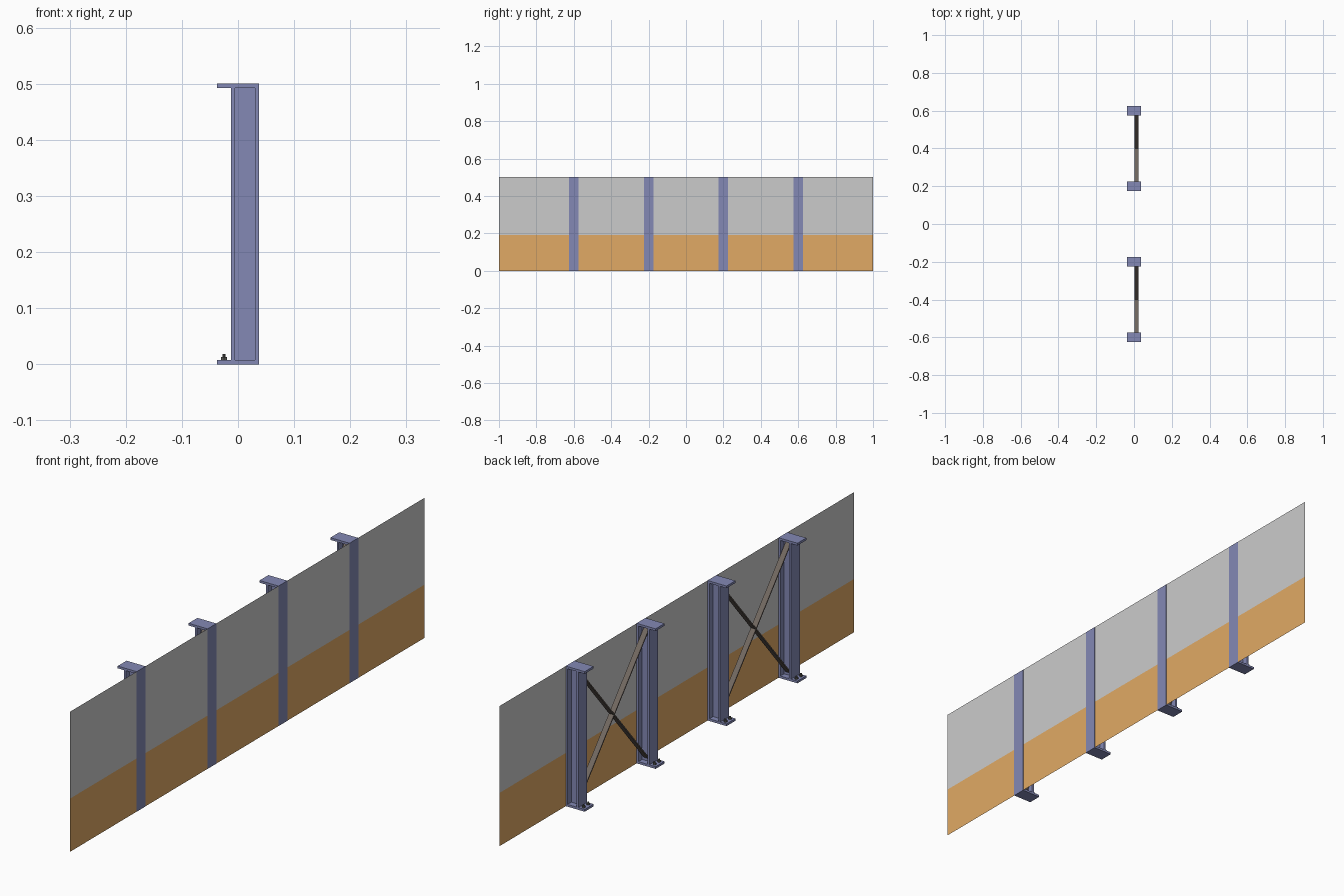
import bpy, bmesh, math
from mathutils import Matrix, Vector

if "Cube" in bpy.data.objects:
    bpy.data.objects.remove(bpy.data.objects["Cube"])


def material(name, rgb):
    m = bpy.data.materials.new(name)
    m.diffuse_color = (*rgb, 1)
    m.use_nodes = True
    m.node_tree.nodes["Principled BSDF"].inputs["Base Color"].default_value = m.diffuse_color
    return m


BLUE = material("blue_steel", (0.23, 0.25, 0.46))
ORANGE = material("orange_paint", (0.75, 0.40, 0.13))
BROWN = material("dull_brown", (0.17, 0.14, 0.12))
DARK = material("dark_metal", (0.10, 0.10, 0.09))


def finish(name, bm, mat=None):
    me = bpy.data.meshes.new(name)
    bm.to_mesh(me)
    bm.free()
    ob = bpy.data.objects.new(name, me)
    bpy.context.collection.objects.link(ob)
    if mat:
        me.materials.append(mat)
    return ob


def add_box(bm, lo, hi, rot=Matrix()):
    lo, hi = Vector(lo), Vector(hi)
    mid = (lo + hi) / 2
    bmesh.ops.create_cube(bm, size=1, matrix=Matrix.Translation(mid) @ rot
                          @ Matrix.Diagonal((*(hi - lo), 1)))


def add_prism(bm, sides, r, x, y, z0, z1):
    bmesh.ops.create_cone(bm, cap_ends=True, segments=sides, radius1=r, radius2=r,
                          depth=z1 - z0,
                          matrix=Matrix.Translation((x, y, (z0 + z1) / 2)))


X0, X1 = -0.0125, 0.0375      # column depth
FLANGE, PLATE, HALF, WEB = 0.0075, 0.008, 0.025, 0.004


def column(y):
    # I-section post
    bm = bmesh.new()
    a, b = X0 + FLANGE, X1 - FLANGE
    profile = [(X0, -HALF), (a, -HALF), (a, -WEB), (b, -WEB), (b, -HALF), (X1, -HALF),
               (X1, HALF), (b, HALF), (b, WEB), (a, WEB), (a, HALF), (X0, HALF)]
    face = bm.faces.new([bm.verts.new((px, y + py, PLATE)) for px, py in profile])
    ext = bmesh.ops.extrude_face_region(bm, geom=[face])
    verts = [v for v in ext["geom"] if isinstance(v, bmesh.types.BMVert)]
    bmesh.ops.translate(bm, verts=verts, vec=(0, 0, 0.5 - 2 * PLATE))
    bmesh.ops.recalc_face_normals(bm, faces=bm.faces)
    finish("column_post", bm, BLUE)

    # base and cap plates
    for name, z in (("base_plate", 0), ("cap_plate", 0.5 - PLATE)):
        bm = bmesh.new()
        add_box(bm, (-0.0375, y - HALF, z), (X1, y + HALF, z + PLATE))
        finish(name, bm, BLUE)

    # anchor bolts: hex nut and stud
    bm = bmesh.new()
    for s in (-1, 1):
        by = y + s * 0.0125
        add_prism(bm, 6, 0.006, -0.025, by, PLATE, 0.013)
        add_prism(bm, 8, 0.003, -0.025, by, 0.013, 0.018)
    finish("anchor_bolts", bm, DARK)


for y in (-0.6, -0.2, 0.2, 0.6):
    column(y)

# crossed flat braces between each pair of columns
length, angle = math.hypot(0.39, 0.46), math.atan2(0.46, 0.39)
for y in (-0.4, 0.4):
    for s in (-1, 1):
        bm = bmesh.new()
        add_box(bm, (0.0025, y - length / 2, 0.248), (0.0225, y + length / 2, 0.252),
                Matrix.Rotation(s * angle, 4, 'X'))
        finish("cross_brace", bm, BROWN)

# thin wall sheet in two bands
for name, z0, z1, mat in (("lower_wall", 0, 0.19, ORANGE), ("upper_wall", 0.19, 0.5, None)):
    bm = bmesh.new()
    bm.faces.new([bm.verts.new((0.037, y, z)) for y, z in
                  ((-1, z0), (1, z0), (1, z1), (-1, z1))])
    finish(name, bm, mat)
